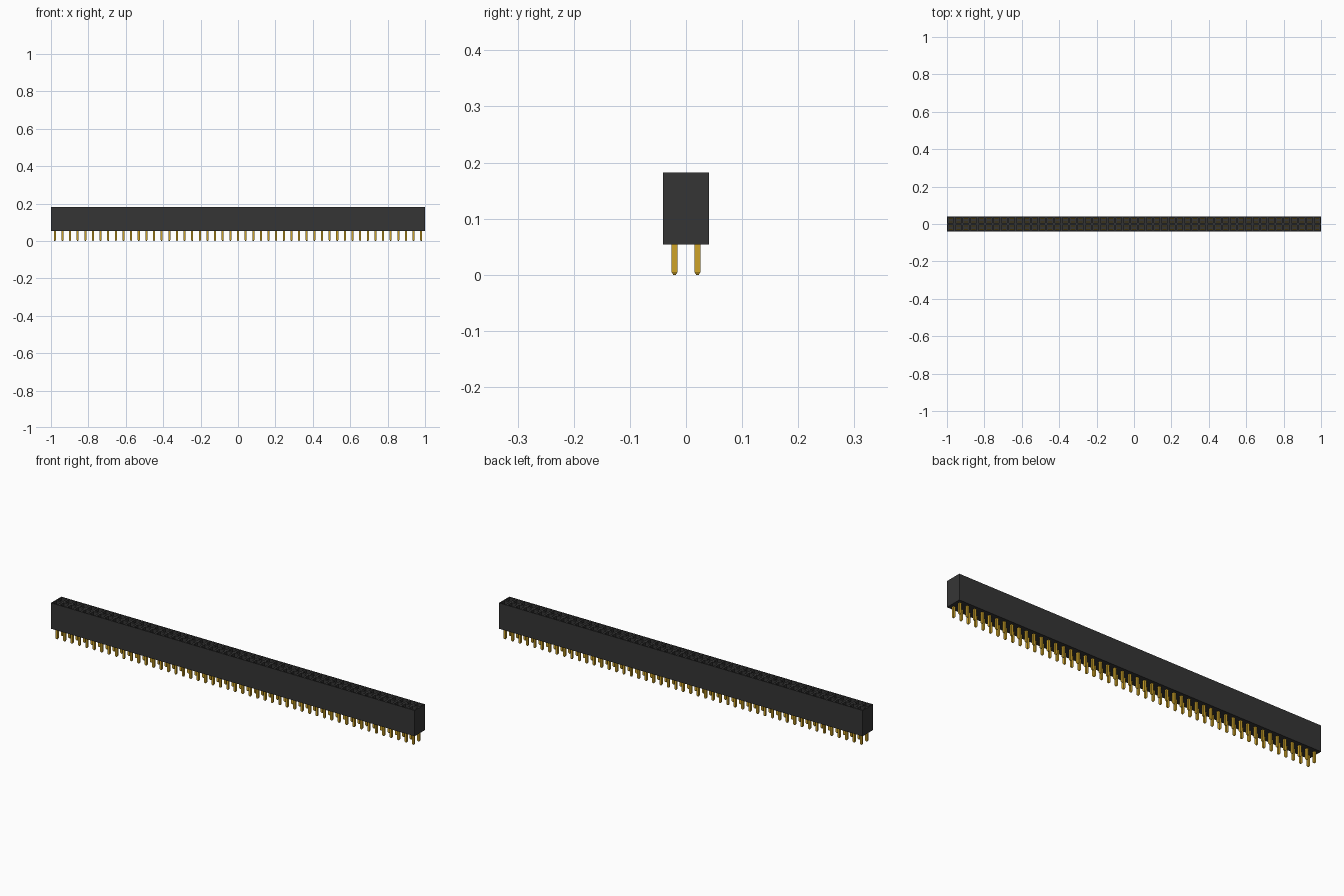
import bpy
import bmesh
from mathutils import Matrix, Vector

if "Cube" in bpy.data.objects:
    bpy.data.objects.remove(bpy.data.objects["Cube"], do_unlink=True)

COLS, ROWS = 49, 2
PITCH = 2.0 / COLS
BOTTOM, TOP = 0.054, 0.182
HOLE, FLOOR = 0.026, 0.075
PIN, TIP = 0.0108, 0.005


def material(name, color, rough):
    m = bpy.data.materials.new(name)
    m.use_nodes = True
    m.diffuse_color = color
    bsdf = m.node_tree.nodes["Principled BSDF"]
    bsdf.inputs["Base Color"].default_value = color
    bsdf.inputs["Roughness"].default_value = rough
    return m


def finish(name, bm, mat):
    bmesh.ops.recalc_face_normals(bm, faces=bm.faces[:])
    mesh = bpy.data.meshes.new(name)
    bm.to_mesh(mesh)
    bm.free()
    mesh.materials.append(mat)
    ob = bpy.data.objects.new(name, mesh)
    bpy.context.collection.objects.link(ob)
    return ob


def box(bm, center, size):
    mat = Matrix.Translation(center) @ Matrix.Diagonal((*size, 1))
    return bmesh.ops.create_cube(bm, size=1, matrix=mat)["verts"]


def array_grid(ob):
    # Repeat one contact along both rows
    ob.location = (-1 + PITCH / 2, -PITCH / 2, 0)
    for count, offset in ((COLS, (PITCH, 0, 0)), (ROWS, (0, PITCH, 0))):
        mod = ob.modifiers.new("Repeat", 'ARRAY')
        mod.count = count
        mod.use_relative_offset = False
        mod.use_constant_offset = True
        mod.constant_offset_displace = offset


black = material("Black plastic", (0.036, 0.036, 0.036, 1), 0.6)
gold = material("Gold metal", (0.62, 0.37, 0.022, 1), 0.4)

# Housing: one cell per contact, raised into a block
bm = bmesh.new()
bmesh.ops.create_grid(bm, x_segments=COLS, y_segments=ROWS, size=1,
                      matrix=Matrix.Translation((0, 0, BOTTOM)) @ Matrix.Diagonal((1, PITCH, 1, 1)))
ext = bmesh.ops.extrude_face_region(bm, geom=bm.faces[:], use_keep_orig=True)
bmesh.ops.translate(bm, vec=(0, 0, TOP - BOTTOM),
                    verts=[g for g in ext["geom"] if isinstance(g, bmesh.types.BMVert)])
bmesh.ops.recalc_face_normals(bm, faces=bm.faces[:])

# Square sockets sunk into every top cell
cells = [f for f in bm.faces if f.calc_center_median().z > TOP - 0.001]
bmesh.ops.inset_individual(bm, faces=cells, thickness=(PITCH - HOLE) / 2)
pockets = bmesh.ops.extrude_discrete_faces(bm, faces=cells)["faces"]
bmesh.ops.translate(bm, vec=(0, 0, FLOOR - TOP),
                    verts=list({v for f in pockets for v in f.verts}))
finish("housing", bm, black)

# Solder pin with a tapered tip
bm = bmesh.new()
box(bm, (0, 0, (TIP + BOTTOM + 0.005) / 2), (PIN, PIN, BOTTOM + 0.005 - TIP))
tip = box(bm, (0, 0, TIP / 2), (PIN, PIN, TIP))
for v in tip:
    if v.co.z < TIP / 2:
        v.co.x *= 0.45
        v.co.y *= 0.45
array_grid(finish("solder_pins", bm, gold))

# Pair of spring leaves inside each socket
bm = bmesh.new()
for side in (-1, 1):
    box(bm, Vector((0, side * 0.0098, (FLOOR + 0.150) / 2)), (0.021, 0.005, 0.150 - FLOOR))
array_grid(finish("spring_contacts", bm, gold))
